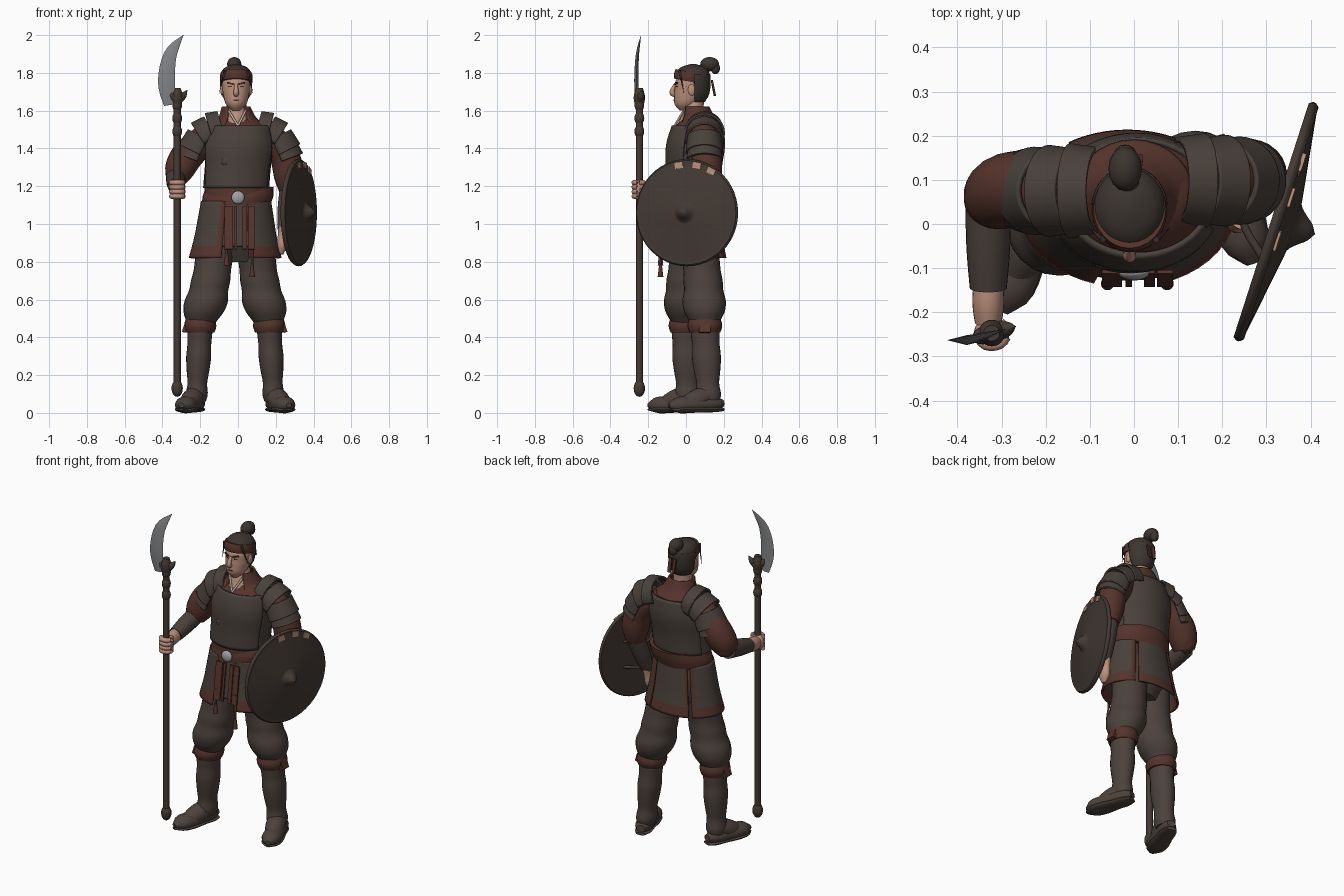
import bpy, bmesh, math
from mathutils import Vector

if "Cube" in bpy.data.objects:
    bpy.data.objects.remove(bpy.data.objects["Cube"])


def material(name, red_part, green_part, blue_part):
    mat = bpy.data.materials.new(name)
    mat.use_nodes = True
    mat.diffuse_color = (red_part, green_part, blue_part, 1)
    mat.node_tree.nodes["Principled BSDF"].inputs["Base Color"].default_value = mat.diffuse_color
    return mat


armour = material("dark armour", .066, .052, .043)
cloth = material("brown cloth", .072, .054, .046)
red = material("dark red cloth", .092, .034, .025)
skin = material("skin", .5, .28, .2)
hair = material("dark hair", .045, .035, .03)
wood = material("dark wood", .056, .042, .034)
steel = material("steel", .22, .23, .24)
silver = material("silver buckle", .36, .37, .38)
cream = material("cream trim", .5, .42, .35)


def finish(name, bm, mat):
    bmesh.ops.recalc_face_normals(bm, faces=bm.faces)
    mesh = bpy.data.meshes.new(name)
    bm.to_mesh(mesh)
    bm.free()
    mesh.materials.append(mat)
    for polygon in mesh.polygons:
        polygon.use_smooth = True
    mesh.set_sharp_from_angle(angle=math.radians(42))
    ob = bpy.data.objects.new(name, mesh)
    bpy.context.scene.collection.objects.link(ob)
    return ob


def sample(values, t):
    """Value at t (0 to 1) on a smooth curve through evenly spaced values."""
    last = len(values) - 1
    i = min(int(t * last), last - 1)
    t = t * last - i
    start, end = values[i], values[i + 1]
    slope_in = (end - values[max(i - 1, 0)]) / 2
    slope_out = (values[min(i + 2, last)] - start) / 2
    return (start + slope_in * t + (3 * (end - start) - 2 * slope_in - slope_out) * t ** 2
            + (2 * (start - end) + slope_in + slope_out) * t ** 3)


def loft(name, spine, radii, mat, squash=1, sides=24, steps=12, arc=None, flat=False):
    """Sweep an ellipse along a smooth spine while its radius follows the radii.
    An arc (middle, half width) in degrees makes an open shell with thickness."""
    spine = [Vector(point) for point in spine]
    path = [sample(spine, i / steps) for i in range(steps + 1)]
    axis = (path[-1] - path[0]).normalized()
    ref = Vector((0, 0, 1)) if abs(axis.y) > .7 else Vector((0, 1, 0))
    middle, half = [math.radians(angle) for angle in arc or (180, 180)]
    columns = sides + 1 if arc else sides
    bm = bmesh.new()
    grid = []
    for i, centre in enumerate(path):
        tangent = (path[min(i + 1, steps)] - path[max(i - 1, 0)]).normalized()
        if flat:
            tangent = Vector((0, 0, 1))
        u = ref.cross(tangent).normalized()
        v = tangent.cross(u) * squash
        radius = max(sample(radii, i / steps), .001)
        angles = [middle + half * (2 * j / sides - 1) for j in range(columns)]
        grid.append([bm.verts.new(centre + (u * math.cos(a) + v * math.sin(a)) * radius)
                     for a in angles])
    for lower, upper in zip(grid, grid[1:]):
        for j in range(sides):
            k = (j + 1) % columns
            bm.faces.new((lower[j], lower[k], upper[k], upper[j]))
    if not arc:
        bm.faces.new(grid[0])
        bm.faces.new(grid[-1])
    ob = finish(name, bm, mat)
    if arc:
        solid = ob.modifiers.new("thickness", "SOLIDIFY")
        solid.thickness, solid.offset = .012, 0
    return ob


def place(ob, location, size, rotation):
    ob.location, ob.scale, ob.rotation_euler = location, size, rotation


def ball(name, location, size, mat, rotation=(0, 0, 0)):
    bm = bmesh.new()
    bmesh.ops.create_uvsphere(bm, u_segments=16, v_segments=10, radius=1)
    place(finish(name, bm, mat), location, size, rotation)


def box(name, location, size, mat, rotation=(0, 0, 0)):
    bm = bmesh.new()
    bmesh.ops.create_cube(bm, size=1)
    place(finish(name, bm, mat), location, size, rotation)


# Torso: red tunic under a breastplate
def trunk(name, bottom, top, radii, mat, squash=.8, arc=None):
    spine = [(-.01, .035, bottom), (0, .045, (bottom + top) / 2), (.01, .06, top)]
    return loft(name, spine, radii, mat, squash, sides=32, arc=arc, flat=True)


trunk("tunic", 1.1, 1.57, (.17, .17, .17, .175, .165, .075), red)
trunk("breastplate", 1.19, 1.44, (.175, .175, .18), armour)
for name, middle in (("chest_plate", -90), ("back_plate", 90)):
    trunk(name, 1.19, 1.52, (.176, .178, .188, .162), armour, arc=(middle, 66))
trunk("belt", 1.1, 1.195, (.18, .187, .178), red, squash=.77)
trunk("pelvis", 1.1, .8, (.16, .18, .1), cloth, squash=.7)
ball("chest_boss", (-.065, -.088, 1.33), (.024, .016, .024), armour)
ball("buckle", (0, -.11, 1.14), (.035, .018, .035), silver)

# Collar and open neckline
loft("collar", [(0, .07, 1.52), (-.01, .055, 1.62)], (.13, .09, .07), red, squash=.9, arc=(90, 148), flat=True)
loft("neck", [(0, .025, 1.51), (-.01, .045, 1.66)], (.075, .058, .05), skin, flat=True)
for side in (-1, 1):
    loft("neckline", [(0, -.06, 1.52), (side * .045 - .005, -.012, 1.6)], (.006, .006), cream)

# Skirt panels with red hems and borders
for name, arc in (("left_skirt", (-10, 62)), ("right_skirt", (190, 62)), ("back_skirt", (90, 33))):
    panel = loft(name, [(-.01, .035, 1.12), (-.015, .035, .82)], (.18, .205, .24), armour,
                 squash=.72, sides=16, arc=arc, flat=True)
    panel.data.materials.append(red)
    for polygon in panel.data.polygons:
        if polygon.center.z < .87 or polygon.index % 16 in (0, 15):
            polygon.material_index = 1
loft("front_skirt", [(-.01, .04, 1.12), (-.01, .04, .88)], (.18, .2, .225), armour,
     squash=.72, arc=(-90, 22), flat=True)
for x, width in ((-.05, .045), (-.012, .014), (.035, .024), (.07, .036)):
    box("belt_strip", (x, -.123, .98), (width, .009, .23), red, (-.13, 0, 0))
for x, low in ((-.06, .78), (.075, .72)):
    loft("tassel_cord", [(x, -.13, .93), (x, -.135, low)], (.006, .006), red)
    loft("tassel", [(x, -.135, low + .06), (x, -.135, low)], (.008, .015), red)

# Legs: baggy trousers, red knee ties, tall boots, turned-out feet
for name, side, hip, thigh, knee, ankle in (
        ("left", 1, (.085, .06, .95), (.115, .09, .7), (.165, .1, .46), (.19, .12, .06)),
        ("right", -1, (-.11, .03, .95), (-.145, 0, .7), (-.2, 0, .46), (-.22, .01, .06))):
    knee, ankle = Vector(knee), Vector(ankle)
    loft(name + "_trouser", [hip, thigh, knee], (.09, .095, .1, .1, .099, .104, .104, .115, .108, .085, .07),
         cloth, steps=30, flat=True)
    loft(name + "_boot", [knee, ankle], (.065, .066, .063, .066, .06, .052, .058, .05), cloth,
         squash=1.16, steps=24, flat=True)
    rise = Vector((0, 0, .035))
    loft(name + "_knee_tie", [knee - rise, knee + rise], (.075, .085, .078), red, squash=1.08, flat=True)
    box(name + "_tie_flap", knee + Vector((side * .08, 0, -.01)), (.02, .06, .05), red, (0, -.3 * side, 0))
    heel = ankle + Vector((-side * .015, .075, -.01))
    toe = ankle + Vector((side * .08, -.21, -.02))
    loft(name + "_foot", [heel, toe], (.025, .047, .052, .056, .052, .015), cloth, squash=.8)
    loft(name + "_instep", [ankle + rise, heel.lerp(toe, .7)], (.05, .056, .042), cloth)
    heel.z = toe.z = .018
    loft(name + "_sole", [heel, toe], (.03, .048, .051, .06, .052, .015), cloth, squash=.3)

# Layered shoulder plates, each tucked under the one above
for name, side, y, outward in (("left", 1, .098, 180), ("right", -1, .075, 0)):
    ridge = [Vector((side * x + .008, y, z)) for x, z in ((.09, 1.5), (.19, 1.46), (.245, 1.34))]
    for i in range(4):
        size = .1 - .004 * i
        loft(f"{name}_shoulder_plate_{i}", [sample(ridge, i / 4), sample(ridge, min(i / 4 + .32, 1))],
             (size - .005, size + .004), armour, squash=.98, arc=(outward, 105))

# Left arm hanging behind the shield
loft("left_sleeve", [(.15, .09, 1.48), (.25, .11, 1.35), (.275, .11, 1.17)],
     (.07, .08, .08, .078, .055), red)
loft("left_bracer", [(.275, .115, 1.2), (.245, .03, .97)], (.052, .05, .036), cloth)
loft("left_hand", [(.243, .03, .98), (.235, .02, .91), (.23, .01, .84)], (.03, .027, .027, .01),
     skin, squash=1.4)

# Right arm gripping the polearm
grip = Vector((-.322, -.247, 1.185))
loft("right_sleeve", [(-.14, .07, 1.48), (-.27, .08, 1.36), (-.33, .05, 1.24)],
     (.07, .08, .085, .08, .06), red)
ball("right_elbow", (-.32, .065, 1.265), (.055, .07, .055), red)
loft("right_bracer", [(-.33, .06, 1.25), (-.33, -.145, 1.2)], (.052, .05, .042), cloth)
loft("right_wrist", [(-.33, -.13, 1.2), (-.33, -.225, 1.185)], (.033, .036, .03), skin, squash=1.2)
ball("right_palm", grip, (.041, .036, .05), skin)
for i in range(4):
    curl = [grip + Vector((math.cos(k) * .032, -math.sin(k) * .028, i * .024 - .038)) for k in range(-1, 4)]
    loft("right_finger", curl, (.014, .014), skin, sides=10)


# Polearm: shaft, turned collars, spikes and a curved blade
def on_shaft(z, x=0):
    return Vector((grip.x + x, grip.y + x * .28, z))


loft("polearm_shaft", [on_shaft(.1), on_shaft(1.7)], (.019, .019), wood)
for z in (1.49, 1.56, 1.63):
    ball("shaft_collar", on_shaft(z), (.026, .026, .035), wood)
ball("pommel", on_shaft(.13), (.03, .03, .045), wood)
loft("blade_socket", [on_shaft(1.62), on_shaft(1.72)], (.02, .03, .018), wood)
for reach in (.054, -.044):
    loft("polearm_spike", [on_shaft(1.65), on_shaft(1.68, reach * .6), on_shaft(1.71, reach)],
         (.022, .018, 0), wood)
loft("blade", [on_shaft(1.63, -.04), on_shaft(1.76, -.057), on_shaft(1.9, -.035), on_shaft(2, .033)],
     (.03, .044, .041, .028, 0), steel, squash=.25, sides=4)

# Shield: shallow dome with a soft pointed boss, turned slightly forward
hub, facing, across = Vector((.322, .005, 1.06)), Vector((.952, -.306, 0)), Vector((.306, .952, 0))
for name, back, front, radii in (("shield_rim", -.012, .012, (.278, .284, .276)),
                                 ("shield_dome", .01, .042, (.275, .06)),
                                 ("shield_boss", .03, .092, (.1, .055, .035, .02, 0))):
    loft(name, [hub + facing * back, hub + facing * front], radii, wood, sides=48)
for shift, height in ((-.04, .25), (.06, .25), (.14, .22)):
    box("shield_patch", hub + facing * .014 + across * shift + Vector((0, 0, height)),
        (.009, .045, .032), skin, (-shift * 3, 0, -.311))
for height in (.08, -.08):
    loft("shield_strap", [hub - facing * depth + across * shift + Vector((0, 0, height))
                          for shift, depth in ((-.09, 0), (0, .08), (.12, 0))], (.009, .009), wood)

# Head and face
mid = -.01
loft("head", [(mid, -.01, 1.6), (mid, .015, 1.68), (mid, .028, 1.75), (mid, .03, 1.82)],
     (.02, .055, .068, .073, .075, .06, .02), skin, squash=1.14, steps=18, flat=True)
loft("nose", [(mid, -.056, 1.74), (mid, -.073, 1.7), (mid, -.06, 1.68)], (.008, .012, .015, .01), skin)
box("mouth", (mid, -.061, 1.655), (.03, .009, .006), red)
for side in (-1, 1):
    box("eyebrow", (mid + side * .03, -.052, 1.744), (.036, .009, .009), hair, (0, -side * .2, side * .35))
    box("eye", (mid + side * .03, -.05, 1.728), (.022, .008, .007), hair, (0, 0, side * .35))
    ball("ear", (mid + side * .074, .03, 1.71), (.01, .02, .03), skin)
    loft("loose_lock", [(mid + side * .06, -.035, 1.81), (mid + side * .09, -.01, 1.69)], (.007, 0), hair)

# Hair, headband and topknot
loft("hair_cap", [(mid, .033, 1.77), (mid, .038, 1.846)], (.08, .083, .076, .056, .015), hair,
     squash=1.12, flat=True)
loft("back_hair", [(mid, .04, 1.65), (mid, .035, 1.79)], (.05, .072, .08, .08), hair,
     squash=1.1, arc=(90, 85), flat=True)
loft("headband", [(mid, .026, 1.752), (mid, .036, 1.802)], (.081, .085, .082), red, squash=1.13)
for x in (-.02, .01):
    box("headband_tail", (x, .145, 1.72), (.02, .009, .085), red, (.2, 0, x * 9))
loft("topknot_tie", [(mid, .085, 1.81), (-.02, .105, 1.835)], (.03, .024), red)
ball("topknot", (-.02, .125, 1.846), (.038, .05, .038), hair)
ball("topknot_curl", (-.02, .155, 1.825), (.026, .025, .032), hair)
